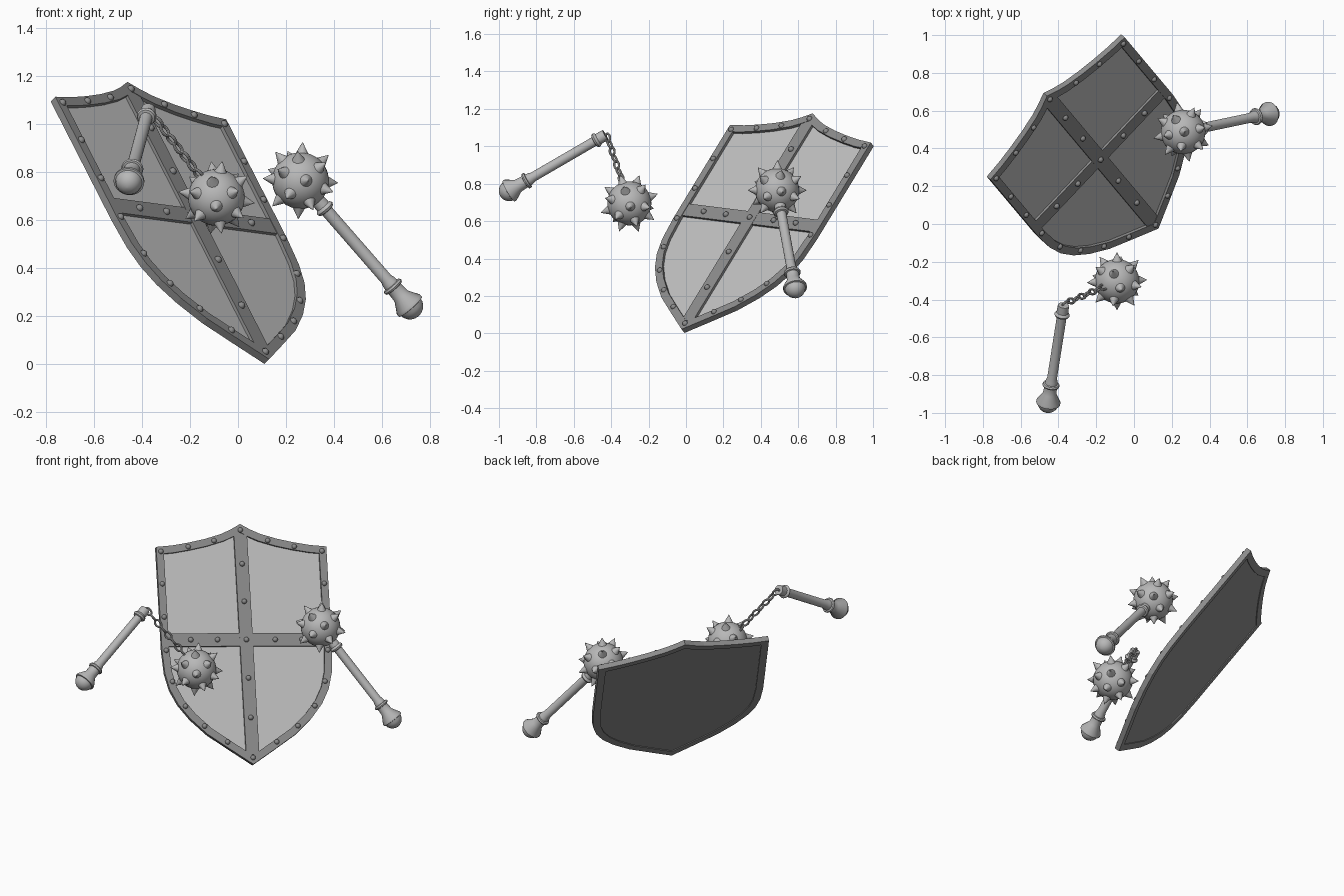
import bpy, bmesh, math
from mathutils import Vector, Matrix

if "Cube" in bpy.data.objects:
    bpy.data.objects.remove(bpy.data.objects["Cube"])

def material(name, v):
    m = bpy.data.materials.new(name)
    m.diffuse_color = (v, v, v, 1)
    m.use_nodes = True
    m.node_tree.nodes["Principled BSDF"].inputs["Base Color"].default_value = m.diffuse_color
    return m

PANEL = material("light steel", 0.52)
RIM = material("dark steel", 0.26)
STEEL = material("weapon steel", 0.48)

def finish(bm, name, mats, mat=Matrix(), smooth=False):
    bmesh.ops.recalc_face_normals(bm, faces=bm.faces[:])
    me = bpy.data.meshes.new(name)
    bm.to_mesh(me)
    bm.free()
    ob = bpy.data.objects.new(name, me)
    bpy.context.collection.objects.link(ob)
    for m in mats:
        me.materials.append(m)
    ob.matrix_world = mat
    if smooth:
        bpy.ops.object.select_all(action='DESELECT')
        ob.select_set(True)
        bpy.context.view_layer.objects.active = ob
        bpy.ops.object.shade_smooth_by_angle(angle=math.radians(40))
    return ob

def frame(origin, axis, ref):
    """Matrix whose z is axis and whose x is ref flattened against it."""
    z = Vector(axis).normalized()
    r = Vector(ref)
    x = (r - z * r.dot(z)).normalized()
    m = Matrix((x, z.cross(x), z)).transposed().to_4x4()
    m.translation = origin
    return m

# ---------- shield (local: x across, y up the shield, z out of its face) ----------
side = Vector((0.684, 0.724, -0.0905))
rise = Vector((-0.4016, 0.475, 0.7836))
SHIELD = frame((0.12, -0.016, 0.012), side.cross(rise), side)

half = [(0.14, 0.095), (0.27, 0.185), (0.37, 0.28), (0.44, 0.37), (0.485, 0.46), (0.51, 0.56),
        (0.52, 0.70), (0.52, 1.335), (0.42, 1.344), (0.32, 1.361), (0.22, 1.383),
        (0.12, 1.413), (0.06, 1.44)]
outline = [(0, 0)] + half + [(0, 1.474)] + [(-x, y) for x, y in reversed(half)]

def inset(pts, d):
    out = []
    for i, p in enumerate(pts):
        p = Vector(p)
        a = (p - Vector(pts[i - 1])).normalized()
        b = (Vector(pts[(i + 1) % len(pts)]) - p).normalized()
        na, nb = Vector((-a.y, a.x)), Vector((-b.y, b.x))
        out.append(p + (na + nb) * d / (1 + na.dot(nb)))
    return out

def loop(bm, pts, z):
    return [bm.verts.new((p[0], p[1], z)) for p in pts]

def bridge(bm, a, b):
    for i in range(len(a)):
        j = (i + 1) % len(a)
        bm.faces.new((a[i], a[j], b[j], b[i]))

# raised rim
bm = bmesh.new()
inner = inset(outline, 0.045)
loops = [loop(bm, outline, 0.016), loop(bm, inner, 0.016),
         loop(bm, inner, -0.016), loop(bm, outline, -0.016)]
for k in range(4):
    bridge(bm, loops[k], loops[(k + 1) % 4])
finish(bm, "shield_rim", [RIM], SHIELD)

# panel, dark on the back
bm = bmesh.new()
plate = inset(outline, 0.03)
a, b = loop(bm, plate, 0.0), loop(bm, plate, -0.011)
bridge(bm, a, b)
bm.faces.new(a)
bm.faces.new(b)
bm.normal_update()
for f in bm.faces:
    f.material_index = 1 if all(v.co.z < -0.005 for v in f.verts) else 0
finish(bm, "shield_panel", [PANEL, RIM], SHIELD)

# crossing bands
def box(bm, x0, x1, y0, y1, z0, z1):
    m = (Matrix.Translation(((x0 + x1) / 2, (y0 + y1) / 2, (z0 + z1) / 2))
         @ Matrix.Diagonal((x1 - x0, y1 - y0, z1 - z0, 1)))
    bmesh.ops.create_cube(bm, size=1, matrix=m)

bm = bmesh.new()
box(bm, -0.04, 0.04, 0.06, 1.42, -0.004, 0.014)
finish(bm, "shield_upright_band", [RIM], SHIELD)
bm = bmesh.new()
box(bm, -0.49, 0.49, 0.725, 0.805, -0.004, 0.013)
finish(bm, "shield_cross_band", [RIM], SHIELD)

# rivets
edge = [(0.492, 1.307), (0.495, 1.108), (0.495, 0.905), (0.494, 0.70), (0.466, 0.508),
        (0.395, 0.357), (0.285, 0.235), (0.15, 0.137), (0.324, 1.335), (0.164, 1.372),
        (0.34, 0.765), (0.176, 0.765)]
spots = [(s * x, y) for x, y in edge for s in (-1, 1)]
spots += [(0, y) for y in (0.04, 0.287, 0.53, 0.765, 1.0, 1.23, 1.437)]
bm = bmesh.new()
for x, y in spots:
    bmesh.ops.create_uvsphere(bm, u_segments=12, v_segments=8, radius=0.016,
                              matrix=Matrix.Translation((x, y, 0.014)))
finish(bm, "shield_rivets", [RIM], SHIELD, True)

# ---------- weapons ----------
def lathe(name, profile, mat, n=24):
    bm = bmesh.new()
    rings = [[bm.verts.new((r * math.cos(2 * math.pi * i / n), r * math.sin(2 * math.pi * i / n), t))
              for i in range(n)] for t, r in profile]
    for a, b in zip(rings, rings[1:]):
        bridge(bm, a, b)
    bm.faces.new(rings[0])
    bm.faces.new(rings[-1])
    finish(bm, name, [STEEL], mat, True)

# grip profile: pommel dome, flange, ring, rod, upper collar
dome = [(-0.056 * math.cos(a), 0.056 * math.sin(a))
        for a in [math.radians(d) for d in (4, 20, 36, 52, 68, 84)]]
GRIP = dome + [(-0.004, 0.064), (0.008, 0.064), (0.055, 0.036), (0.09, 0.034), (0.098, 0.034),
               (0.10, 0.042), (0.108, 0.046), (0.116, 0.042), (0.118, 0.033), (0.135, 0.031),
               (0.15, 0.026), (0.53, 0.026), (0.533, 0.036), (0.543, 0.041), (0.553, 0.036),
               (0.556, 0.031), (0.60, 0.030)]

def spiked_ball(name, centre, axis, ref):
    m = frame(centre, axis, ref)
    bm = bmesh.new()
    bmesh.ops.create_uvsphere(bm, u_segments=32, v_segments=20, radius=0.118)
    finish(bm, name, [STEEL], m, True)
    # spikes: one at the pole, then three rings
    dirs = [Vector((0, 0, 1))]
    for lat, n in ((45, 6), (0, 8), (-45, 6)):
        for i in range(n):
            a, l = 2 * math.pi * i / n, math.radians(lat)
            dirs.append(Vector((math.cos(a) * math.cos(l), math.sin(a) * math.cos(l), math.sin(l))))
    bm = bmesh.new()
    for d in dirs:
        rot = Vector((0, 0, 1)).rotation_difference(d).to_matrix().to_4x4()
        bmesh.ops.create_cone(bm, segments=14, radius1=0.029, radius2=0.001, depth=0.052,
                              cap_ends=True, matrix=Matrix.Translation(d * 0.134) @ rot)
    finish(bm, name + "_spikes", [STEEL], m, True)

# mace with a rigid head
ball_b, pommel_b = Vector((0.26, 0.487, 0.765)), Vector((0.715, 0.583, 0.243))
lathe("mace_handle", GRIP, frame(pommel_b, ball_b - pommel_b, (0, 0, 1)))
spiked_ball("mace_head", ball_b, ball_b - pommel_b, (0, 0, 1))

# flail with a chained head
pommel_a, top_a = Vector((-0.454, -0.945, 0.762)), Vector((-0.374, -0.437, 1.057))
ball_a = Vector((-0.09, -0.303, 0.695))
lathe("flail_handle", GRIP, frame(pommel_a, top_a - pommel_a, (0, 0, 1)))
start = Vector((-0.368, -0.422, 1.055))
spiked_ball("flail_head", ball_a, ball_a - start, (1, 0, 0))

# chain: stretched torus links, every other one turned a quarter
chain_dir = (ball_a - start).normalized()
span = (ball_a - start).length - 0.118
bm = bmesh.new()
LINKS, N, M = 8, 16, 8
for k in range(LINKS):
    pos = start + chain_dir * span * (k + 0.25) / (LINKS - 0.6)
    fm = frame(pos, chain_dir, (0, 1, 0)) @ Matrix.Rotation(math.radians(45 + 90 * (k % 2)), 4, 'Z')
    rings = []
    for i in range(N):
        a = 2 * math.pi * i / N
        c, out = Vector((0.016 * math.cos(a), 0, 0.025 * math.sin(a))), Vector((math.cos(a), 0, math.sin(a)))
        rings.append([bm.verts.new(fm @ (c + 0.0065 * (out * math.cos(t) + Vector((0, math.sin(t), 0)))))
                      for t in [2 * math.pi * j / M for j in range(M)]])
    for i in range(N):
        bridge(bm, rings[i], rings[(i + 1) % N])
finish(bm, "flail_chain", [STEEL], smooth=True)
